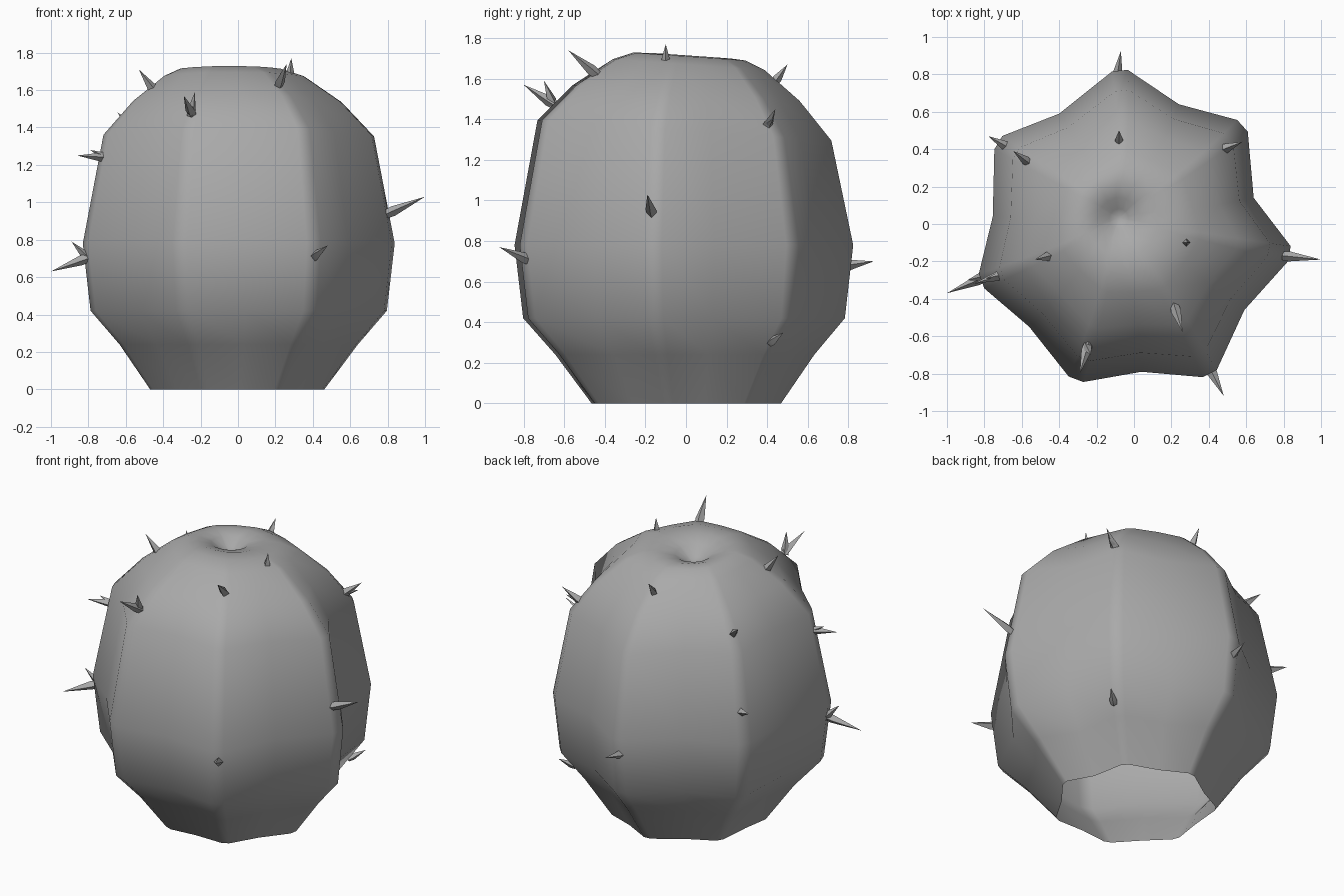
import bpy, bmesh, math
from mathutils import Vector

if "Cube" in bpy.data.objects:
    bpy.data.objects.remove(bpy.data.objects["Cube"])

grey = bpy.data.materials.new("dark_grey")
grey.diffuse_color = (.4, .4, .4, 1)
grey.use_nodes = True
grey.node_tree.nodes["Principled BSDF"].inputs["Base Color"].default_value = grey.diffuse_color

def finish(bm, name, angle):
    bmesh.ops.recalc_face_normals(bm, faces=bm.faces)
    me = bpy.data.meshes.new(name)
    bm.to_mesh(me)
    bm.free()
    me.materials.append(grey)
    ob = bpy.data.objects.new(name, me)
    bpy.context.collection.objects.link(ob)
    bpy.ops.object.select_all(action='DESELECT')
    bpy.context.view_layer.objects.active = ob
    ob.select_set(True)
    bpy.ops.object.shade_smooth_by_angle(angle=math.radians(angle))
    return ob

# Star outline at the widest ring: seven rib tips and the valley after each
tips = [(-.075, .82), (.58, .525), (.83, -.16), (.405, -.80),
        (-.31, -.83), (-.815, -.305), (-.725, .435)]
valleys = [(.24, .64), (.64, .14), (.59, -.46), (.04, -.79),
           (-.56, -.55), (-.755, .04), (-.40, .59)]
outline = []
for t, v in zip(tips, valleys):
    t, v = Vector(t), Vector(v)
    side = Vector((t.y, -t.x)).normalized() * .042
    outline += [t - side, t + side, v]

# Ring profile: height, size, ribbing (1 = full star, 0 = circle), centre shift
rings = [(0, .56, .75, .1), (.24, .765, .9, 0), (.42, .95, 1, 0), (.78, 1, 1, 0),
         (1.345, .868, .95, 0), (1.53, .67, .75, .1), (1.67, .45, .4, .3),
         (1.71, .33, .15, .5), (1.715, .23, 0, .8), (1.69, .13, 0, 1),
         (1.645, .06, 0, 1), (1.63, .02, 0, 1)]

# Ribbed barrel body, open underneath, with a dimple on top
bm = bmesh.new()
prev = None
for z, s, k, c in rings:
    ring = []
    for p in outline:
        r = .85 + (p.length - .85) * k
        q = p.normalized() * r * s + Vector((-.08, .03)) * c
        tilt = .07 * q.y * max(0, min(1, (z - .78) / .5))
        ring.append(bm.verts.new((q.x, q.y, z - tilt)))
    if prev:
        n = len(ring)
        for i in range(n):
            j = (i + 1) % n
            bm.faces.new((prev[i], prev[j], ring[j], ring[i]))
    prev = ring
bm.faces.new(prev)
finish(bm, "cactus_body", 50)

# Spines: base point and tip point
spines = [
    ((-.09, .79, .68), (-.07, .925, .70)),
    ((.80, -.17, .94), (1.0, -.19, 1.03)),
    ((.41, -.78, .71), (.48, -.92, .77)),
    ((-.81, -.29, .70), (-1.0, -.37, .63)),
    ((-.81, -.28, .71), (-.89, -.30, .79)),
    ((-.25, -.66, 1.48), (-.29, -.80, 1.57)),
    ((-.25, -.66, 1.49), (-.23, -.70, 1.59)),
    ((-.45, -.17, 1.60), (-.53, -.19, 1.71)),
    ((.22, -.45, 1.63), (.26, -.58, 1.74)),
    ((.28, -.10, 1.70), (.285, -.10, 1.77)),
    ((-.08, .45, 1.60), (-.08, .50, 1.67)),
    ((.48, .40, 1.37), (.58, .44, 1.45)),
    ((.48, .40, 1.37), (.56, .43, 1.40)),
    ((-.58, .34, 1.42), (-.645, .39, 1.48)),
    ((-.69, .42, .97), (-.78, .47, 1.0)),
    ((-.70, -.27, 1.24), (-.86, -.32, 1.25)),
    ((-.70, -.27, 1.24), (-.79, -.29, 1.28)),
    ((.52, .43, .31), (.58, .48, .35)),
]
bm = bmesh.new()
for a, b in spines:
    a, b = Vector(a), Vector(b)
    d = b - a
    a = a - d.normalized() * .03
    d = b - a
    w = min(.027, .012 + d.length * .09)
    rot = d.to_track_quat('Z', 'Y')
    mk = lambda r, t: [bm.verts.new(a + d * t + rot @ Vector((
        r * math.cos(i * math.tau / 4), r * math.sin(i * math.tau / 4), 0))) for i in range(4)]
    low, mid = mk(w * .8, 0), mk(w, .25)
    top = bm.verts.new(b)
    bm.faces.new(low[::-1])
    for i in range(4):
        j = (i + 1) % 4
        bm.faces.new((low[i], low[j], mid[j], mid[i]))
        bm.faces.new((mid[i], mid[j], top))
finish(bm, "spines", 30)
